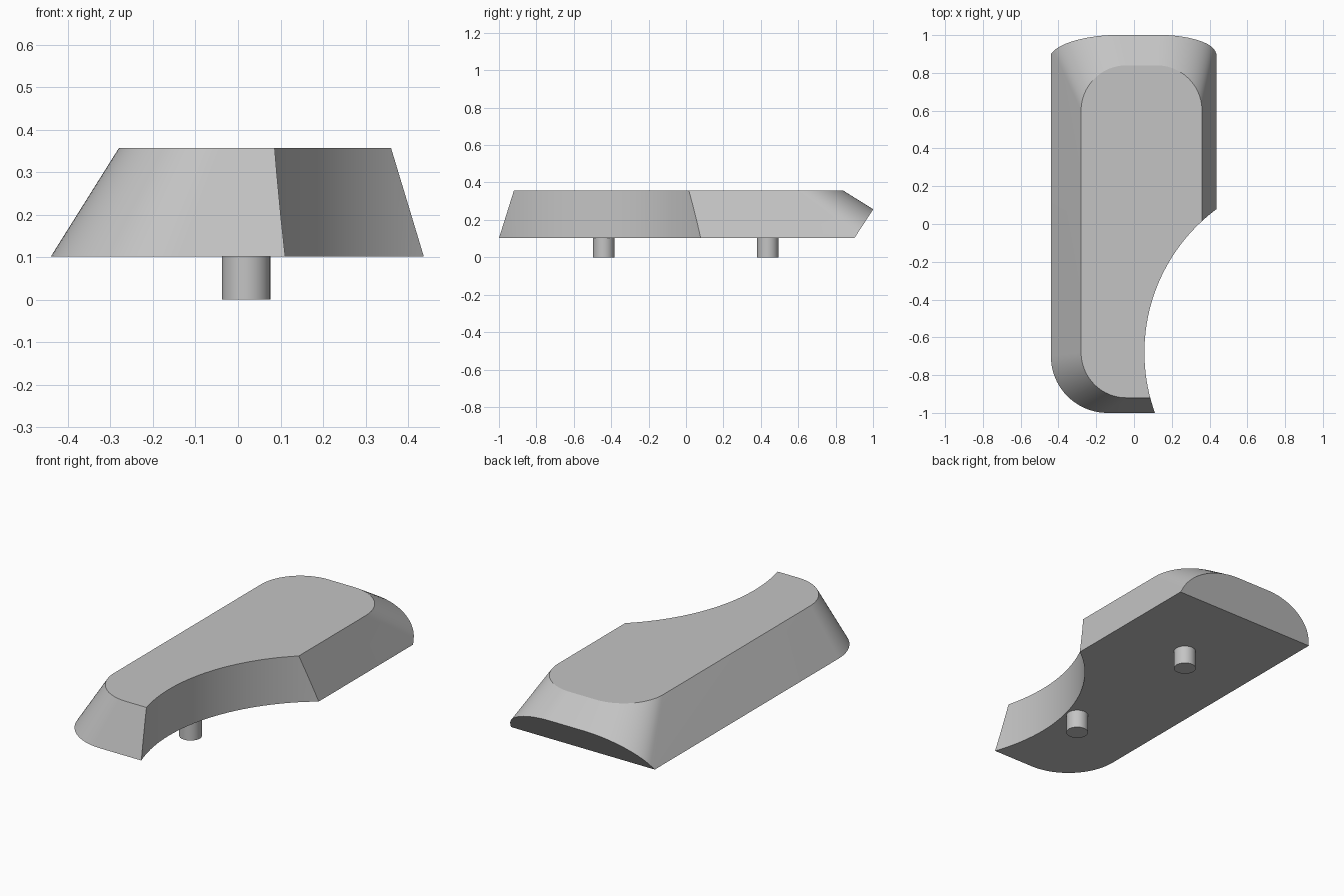
import bpy, bmesh, math
from mathutils import Vector

cube = bpy.data.objects.get("Cube")
if cube:
    bpy.data.objects.remove(cube, do_unlink=True)

grey = bpy.data.materials.new("light_grey")
grey.use_nodes = True
colour = (0.55, 0.55, 0.55, 1)
grey.diffuse_color = colour
grey.node_tree.nodes["Principled BSDF"].inputs["Base Color"].default_value = colour

BASE, TOP = 0.102, 0.357


def rounded_rect(x0, x1, y0, y1, r, z, steps=20):
    """Counter-clockwise outline with rounded corners."""
    corners = [(x1 - r, y1 - r), (x0 + r, y1 - r), (x0 + r, y0 + r), (x1 - r, y0 + r)]
    pts = []
    for k, (cx, cy) in enumerate(corners):
        for i in range(steps + 1):
            a = math.pi / 2 * (k + i / steps)
            pts.append(Vector((cx + r * math.cos(a), cy + r * math.sin(a), z)))
    return pts


def finish(obj):
    obj.data.materials.clear()
    obj.data.materials.append(grey)
    bpy.ops.object.select_all(action="DESELECT")
    obj.select_set(True)
    bpy.context.view_layer.objects.active = obj
    bpy.ops.object.shade_smooth_by_angle(angle=math.radians(25))


# Tapered body: loft between two rounded outlines
bm = bmesh.new()
low = [bm.verts.new(p) for p in rounded_rect(-0.44, 0.437, -1.0, 1.25, 0.3, BASE)]
high = [bm.verts.new(p) for p in rounded_rect(-0.28, 0.36, -0.92, 0.84, 0.24, TOP)]
n = len(low)
for i in range(n):
    j = (i + 1) % n
    bm.faces.new((low[i], low[j], high[j], high[i]))
bm.faces.new(high)
bm.faces.new(low[::-1])

# Undercut at the back end
bmesh.ops.bisect_plane(bm, geom=bm.verts[:] + bm.edges[:] + bm.faces[:],
                       plane_co=(0, 0.9, BASE), plane_no=(0, 0.153, -0.1),
                       clear_outer=True)
bmesh.ops.holes_fill(bm, edges=[e for e in bm.edges if e.is_boundary], sides=0)
bmesh.ops.recalc_face_normals(bm, faces=bm.faces[:])
mesh = bpy.data.meshes.new("body")
bm.to_mesh(mesh)
bm.free()
body = bpy.data.objects.new("body", mesh)
bpy.context.collection.objects.link(body)

# Curved bite out of the left side
bpy.ops.mesh.primitive_cylinder_add(vertices=160, radius=0.945, depth=1,
                                    location=(1.0, -0.68, 0.25))
cutter = bpy.context.object
cutter.name = "bite_cutter"
cutter.hide_render = True
bite = body.modifiers.new("bite", "BOOLEAN")
bite.operation = "DIFFERENCE"
bite.solver = "EXACT"
bite.object = cutter
bpy.context.view_layer.objects.active = body
bpy.ops.object.modifier_apply(modifier=bite.name)
bpy.data.objects.remove(cutter, do_unlink=True)
finish(body)

# Mounting pegs underneath
for name, y in (("front_peg", -0.44), ("back_peg", 0.437)):
    bpy.ops.mesh.primitive_cylinder_add(vertices=48, radius=0.057, depth=BASE + 0.02,
                                        location=(0.019, y, (BASE + 0.02) / 2))
    peg = bpy.context.object
    peg.name = name
    finish(peg)
